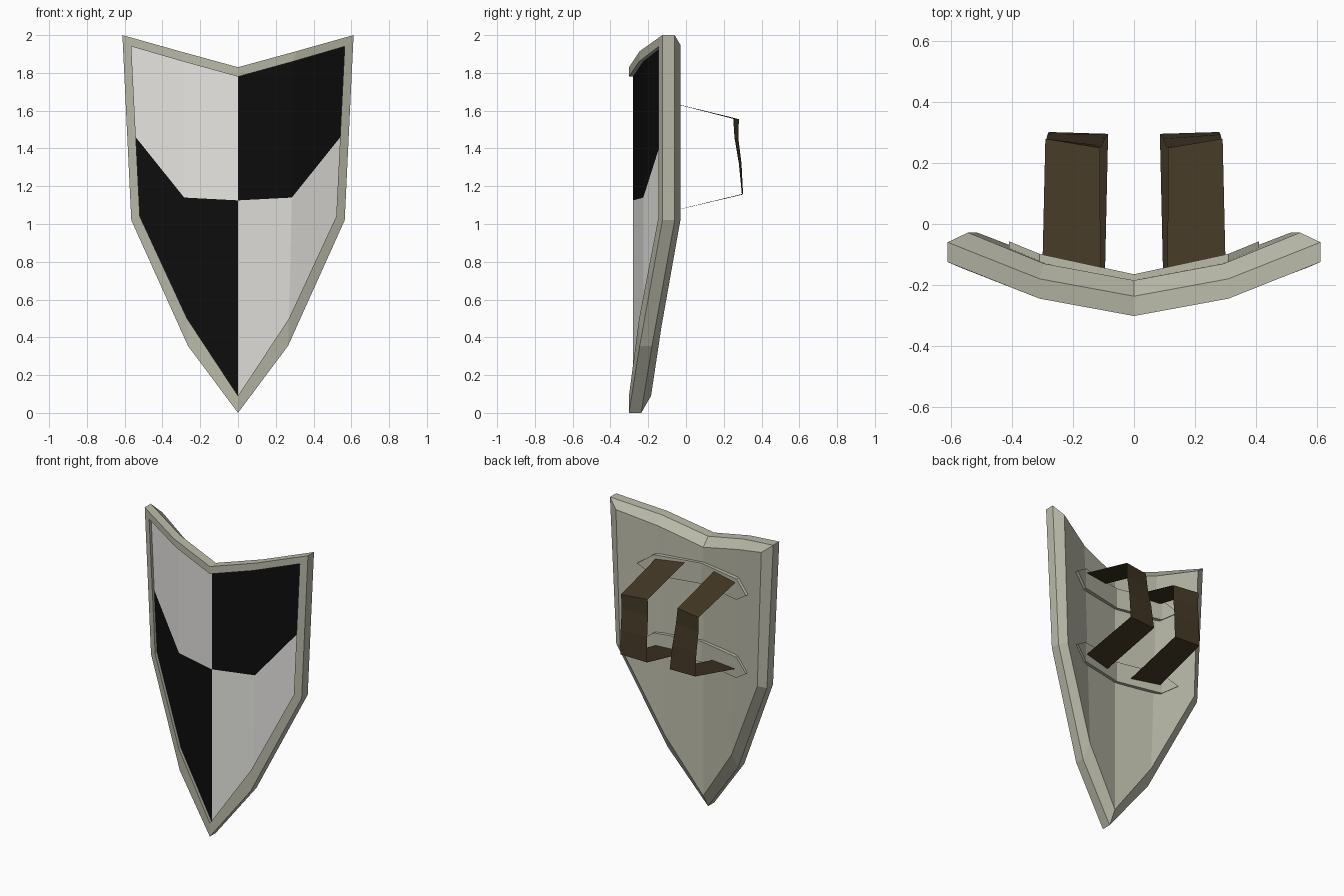
import bpy, bmesh

if "Cube" in bpy.data.objects:
    bpy.data.objects.remove(bpy.data.objects["Cube"])

def material(name, rgb):
    m = bpy.data.materials.new(name)
    m.diffuse_color = (*rgb, 1)
    m.use_nodes = True
    m.node_tree.nodes["Principled BSDF"].inputs["Base Color"].default_value = m.diffuse_color
    return m

STEEL = material("steel", (0.49, 0.49, 0.40))
WHITE = material("white_paint", (0.80, 0.79, 0.76))
BLACK = material("black_paint", (0.004, 0.004, 0.004))
LEATHER = material("leather", (0.055, 0.038, 0.018))

def build(name, faces, mat, sides=(1, -1)):
    """Make a mesh from point faces given for the +x half, on one or both sides."""
    bm = bmesh.new()
    for s in sides:
        for f in faces:
            pts = [(s * x, y, z) for x, y, z in f]
            bm.faces.new([bm.verts.new(p) for p in (pts if s > 0 else pts[::-1])])
    bmesh.ops.remove_doubles(bm, verts=bm.verts, dist=0.0005)
    me = bpy.data.meshes.new(name)
    bm.to_mesh(me)
    bm.free()
    me.materials.append(mat)
    ob = bpy.data.objects.new(name, me)
    bpy.context.collection.objects.link(ob)
    return ob

def outline(xz, ys):
    """Half outline: top centre -> top corner -> side -> bottom tip."""
    return [(x, y, z) for (x, z), y in zip(xz, ys + ys[::-1])]

def strip(a, b):
    return [[a[i], b[i], b[i + 1], a[i + 1]] for i in range(len(a) - 1)]

def shift(pts, dy):
    return [(x, y + dy, z) for x, y, z in pts]

# Shield body: rim front, recess lip, outer edge, back chamfer, back
outer = [(0, 1.83), (0.31, 1.915), (0.612, 2.0), (0.565, 1.02), (0.265, 0.355), (0, 0)]
inner = [(0, 1.78), (0.29, 1.86), (0.565, 1.94), (0.52, 1.04), (0.27, 0.50), (0, 0.09)]
back = [(0, 1.775), (0.295, 1.86), (0.545, 1.945), (0.515, 1.03), (0.25, 0.455), (0, 0.09)]
front_out = outline(outer, [-0.302, -0.245, -0.125])
front_in = outline(inner, [-0.302, -0.248, -0.145])
recess = shift(front_in, 0.022)
back_out = shift(front_out, 0.065)
b = outline(back, [-0.185, -0.13, -0.028])
body = (strip(front_in, front_out) + strip(recess, front_in)
        + strip(front_out, back_out) + strip(back_out, b)
        + [[b[0], b[5], b[4], b[1]], [b[1], b[4], b[3], b[2]]])
shield = build("shield_body", body, STEEL)

# Quartered front panels
mid = [(0, -0.28, 1.125), (0.285, -0.226, 1.14), (0.546, -0.123, 1.465)]
upper = strip(mid, recess[:3])
lower = strip(recess[:2:-1], mid)
for side, label, top, bottom in ((1, "right", BLACK, WHITE), (-1, "left", WHITE, BLACK)):
    build("upper_panel_" + label, upper, top, (side,))
    build("lower_panel_" + label, lower, bottom, (side,))

# Mounting plates on the back, bent to the shield's curve
for label, z in (("upper", 1.605), ("lower", 1.075)):
    h = 0.07
    edge = [(0, -0.165, z + h), (0.31, -0.098, z + h), (0.41, -0.057, z),
            (0.31, -0.098, z - h), (0, -0.165, z - h)]
    face = [[edge[0], edge[4], edge[3], edge[1]], [edge[1], edge[3], edge[2]]]
    build(label + "_mounting_plate", face + strip(shift(edge, -0.035), edge), STEEL)

# Leather arm straps: inner and outer edge paths
strap_in = [(0.11, -0.15, 1.66), (0.112, 0.25, 1.557), (0.105, 0.257, 1.455),
            (0.095, 0.28, 1.32), (0.085, 0.296, 1.155), (0.095, -0.15, 1.05)]
strap_out = [(0.30, -0.11, 1.65), (0.291, 0.28, 1.555), (0.288, 0.277, 1.455),
             (0.284, 0.294, 1.32), (0.28, 0.302, 1.16), (0.30, -0.11, 1.06)]
for side, label in ((1, "right"), (-1, "left")):
    build("arm_strap_" + label, strip(strap_in, strap_out), LEATHER, (side,))
